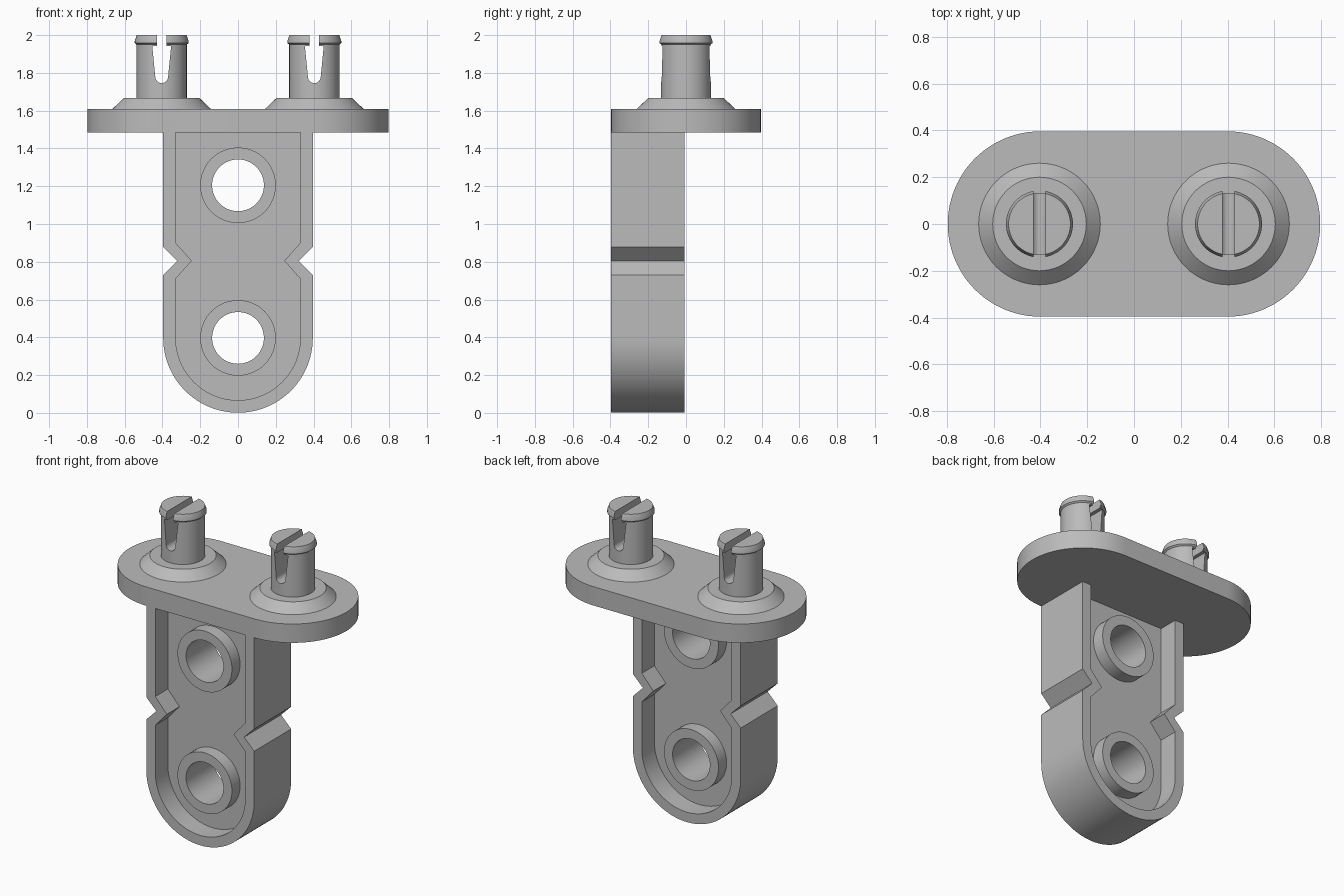
import bpy, bmesh
from math import sin, cos, pi

cube = bpy.data.objects.get("Cube")
if cube:
    bpy.data.objects.remove(cube, do_unlink=True)

grey = bpy.data.materials.new("plain grey")
grey.use_nodes = True
tone = (0.5, 0.5, 0.5, 1)
grey.diffuse_color = tone
grey.node_tree.nodes["Principled BSDF"].inputs["Base Color"].default_value = tone


def finish(name, bm):
    bmesh.ops.remove_doubles(bm, verts=bm.verts, dist=1e-5)
    bmesh.ops.recalc_face_normals(bm, faces=bm.faces)
    mesh = bpy.data.meshes.new(name)
    bm.to_mesh(mesh)
    bm.free()
    mesh.materials.append(grey)
    obj = bpy.data.objects.new(name, mesh)
    bpy.context.collection.objects.link(obj)
    return obj


def prism(name, outline, lo, hi, axis):
    """Extrude a flat outline along y (outline in x, z) or z (outline in x, y)."""
    bm = bmesh.new()
    place = (lambda a, b: (a, lo, b)) if axis == "y" else (lambda a, b: (a, b, lo))
    face = bm.faces.new([bm.verts.new(place(a, b)) for a, b in outline])
    moved = bmesh.ops.extrude_face_region(bm, geom=[face])["geom"]
    step = (0, hi - lo, 0) if axis == "y" else (0, 0, hi - lo)
    bmesh.ops.translate(bm, vec=step, verts=[v for v in moved if isinstance(v, bmesh.types.BMVert)])
    return finish(name, bm)


def lathe(name, profile, x):
    """Revolve a (radius, z) profile around a vertical axis."""
    bm = bmesh.new()
    verts = [bm.verts.new((x + r, 0, z)) for r, z in profile]
    edges = [bm.edges.new(pair) for pair in zip(verts, verts[1:])]
    bmesh.ops.spin(bm, geom=verts + edges, cent=(x, 0, 0), axis=(0, 0, 1),
                   angle=2 * pi, steps=64)
    return finish(name, bm)


def arc(cx, cy, r, start, end, steps):
    angles = [start + (end - start) * i / steps for i in range(steps + 1)]
    return [(cx + r * cos(a), cy + r * sin(a)) for a in angles]


def circle(cx, cy, r):
    return arc(cx, cy, r, 0, 2 * pi, 64)[:-1]


def combine(obj, tool, operation):
    """Apply a boolean and discard the tool object."""
    tool.hide_render = True
    mod = obj.modifiers.new("shape", "BOOLEAN")
    mod.operation, mod.solver, mod.object = operation, "EXACT", tool
    depsgraph = bpy.context.evaluated_depsgraph_get()
    obj.data = bpy.data.meshes.new_from_object(obj.evaluated_get(depsgraph))
    obj.modifiers.clear()
    bpy.data.objects.remove(tool, do_unlink=True)


def smooth(obj):
    bpy.ops.object.select_all(action="DESELECT")
    obj.select_set(True)
    bpy.context.view_layer.objects.active = obj
    bpy.ops.object.shade_smooth_by_angle(angle=pi / 7)


def tab_outline(half, tip, notch, top):
    """Round-bottomed tab with a V notch in each side."""
    right = [(half, 0.805 - notch), (tip, 0.805), (half, 0.805 + notch), (half, top)]
    left = [(-x, z) for x, z in reversed(right)]
    return arc(0, 0.397, half, pi, 2 * pi, 48) + right + left


# Hanging tab: a rim around a thin web, recessed from both faces
FRONT, BACK = -0.396, -0.008
RECESS, BOSS_INSET = 0.132, 0.047
tab = prism("tab", tab_outline(0.396, 0.322, 0.074, 1.55), FRONT, BACK, "y")
inner = tab_outline(0.33, 0.245, 0.095, 1.65)
combine(tab, prism("recess_cutter", inner, FRONT - 0.1, FRONT + RECESS, "y"), "DIFFERENCE")
combine(tab, prism("recess_cutter", inner, BACK - RECESS, BACK + 0.1, "y"), "DIFFERENCE")

# Round bosses with through holes
for z in (0.397, 1.205):
    boss = prism("boss", circle(0, z, 0.2), FRONT + BOSS_INSET, BACK - BOSS_INSET, "y")
    combine(tab, boss, "UNION")
    combine(tab, prism("hole_cutter", circle(0, z, 0.137), -1, 1, "y"), "DIFFERENCE")
smooth(tab)

# Top plate with round ends
ends = arc(0.4, 0, 0.396, -pi / 2, pi / 2, 48) + arc(-0.4, 0, 0.396, pi / 2, 1.5 * pi, 48)
plate = prism("top_plate", ends, 1.485, 1.61, "z")
smooth(plate)

# Tapered collars and split snap pins
for side, x in (("left", 0.404), ("right", -0.404)):
    collar = lathe(side + "_collar", [(0, 1.6), (0.26, 1.6), (0.26, 1.61),
                                      (0.2, 1.667), (0, 1.667)], x)
    smooth(collar)
    pin = lathe(side + "_pin", [(0, 1.65), (0.133, 1.65), (0.133, 1.95), (0.143, 1.958),
                                (0.143, 1.968), (0.132, 2.0), (0, 2.0)], x)
    slot = [(x + 0.026, 2.1), (x - 0.026, 2.1), (x - 0.026, 1.942), (x - 0.05, 1.942)]
    slot += arc(x, 1.78, 0.034, pi, 2 * pi, 16)
    slot += [(x + 0.05, 1.942), (x + 0.026, 1.942)]
    combine(pin, prism("slot_cutter", slot, -0.3, 0.3, "y"), "DIFFERENCE")
    smooth(pin)
